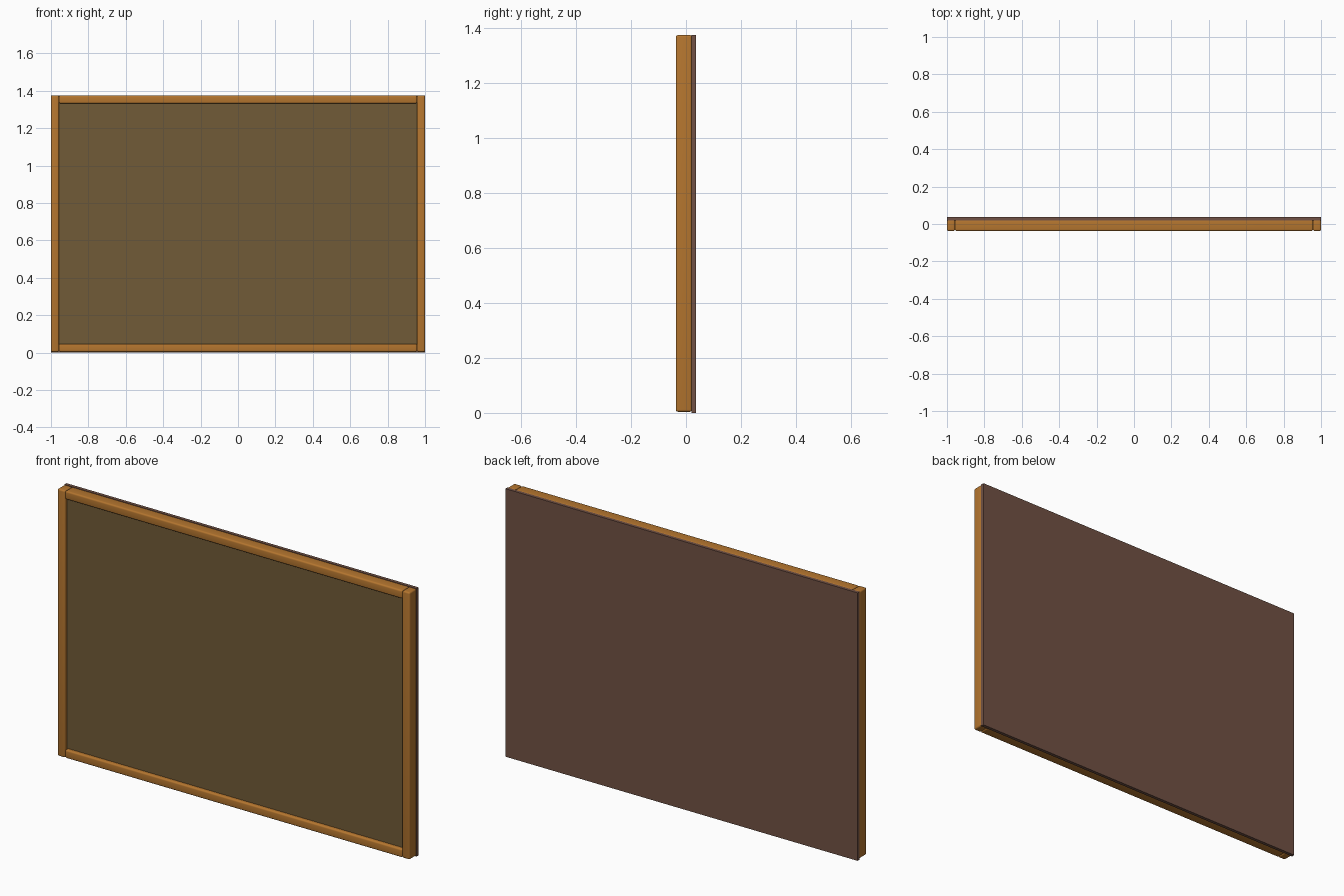
import bpy

if "Cube" in bpy.data.objects:
    bpy.data.objects.remove(bpy.data.objects["Cube"])

def material(name, rgb):
    m = bpy.data.materials.new(name)
    m.diffuse_color = (*rgb, 1)
    m.use_nodes = True
    m.node_tree.nodes["Principled BSDF"].inputs["Base Color"].default_value = m.diffuse_color
    return m

wood = material("orange wood", (0.46, 0.18, 0.028))
cork = material("olive board", (0.165, 0.105, 0.038))
backing = material("brown backing", (0.165, 0.083, 0.058))

def box(name, lo, hi, mat, bevel=0.0):
    bpy.ops.mesh.primitive_cube_add(size=1, location=[(a + b) / 2 for a, b in zip(lo, hi)])
    o = bpy.context.object
    o.name = name
    o.scale = [b - a for a, b in zip(lo, hi)]
    bpy.ops.object.transform_apply(location=False, rotation=False, scale=True)
    o.data.materials.append(mat)
    if bevel:
        b = o.modifiers.new("rounding", 'BEVEL')
        b.width = bevel
        b.segments = 4
        bpy.ops.object.modifier_apply(modifier=b.name)
        bpy.ops.object.shade_smooth_by_angle()
    return o

F, B, H = -0.037, 0.037, 1.375   # front, back, height
W = 0.043                        # frame width

# backing sheet and writing surface
box("back_panel", (-1, 0.02, 0), (1, B, H), backing)
box("board_surface", (-1 + W / 2, -0.018, 0.025), (1 - W / 2, 0.021, H - 0.02), cork)

# frame posts and rails
for side, x in (("left", -1), ("right", 1 - W)):
    box(side + "_post", (x, F, 0.004), (x + W, 0.022, H), wood, 0.008)
for level, z in (("bottom", 0.004), ("top", H - W)):
    box(level + "_rail", (-1 + W, F, z), (1 - W, 0.022, z + W), wood, 0.008)
